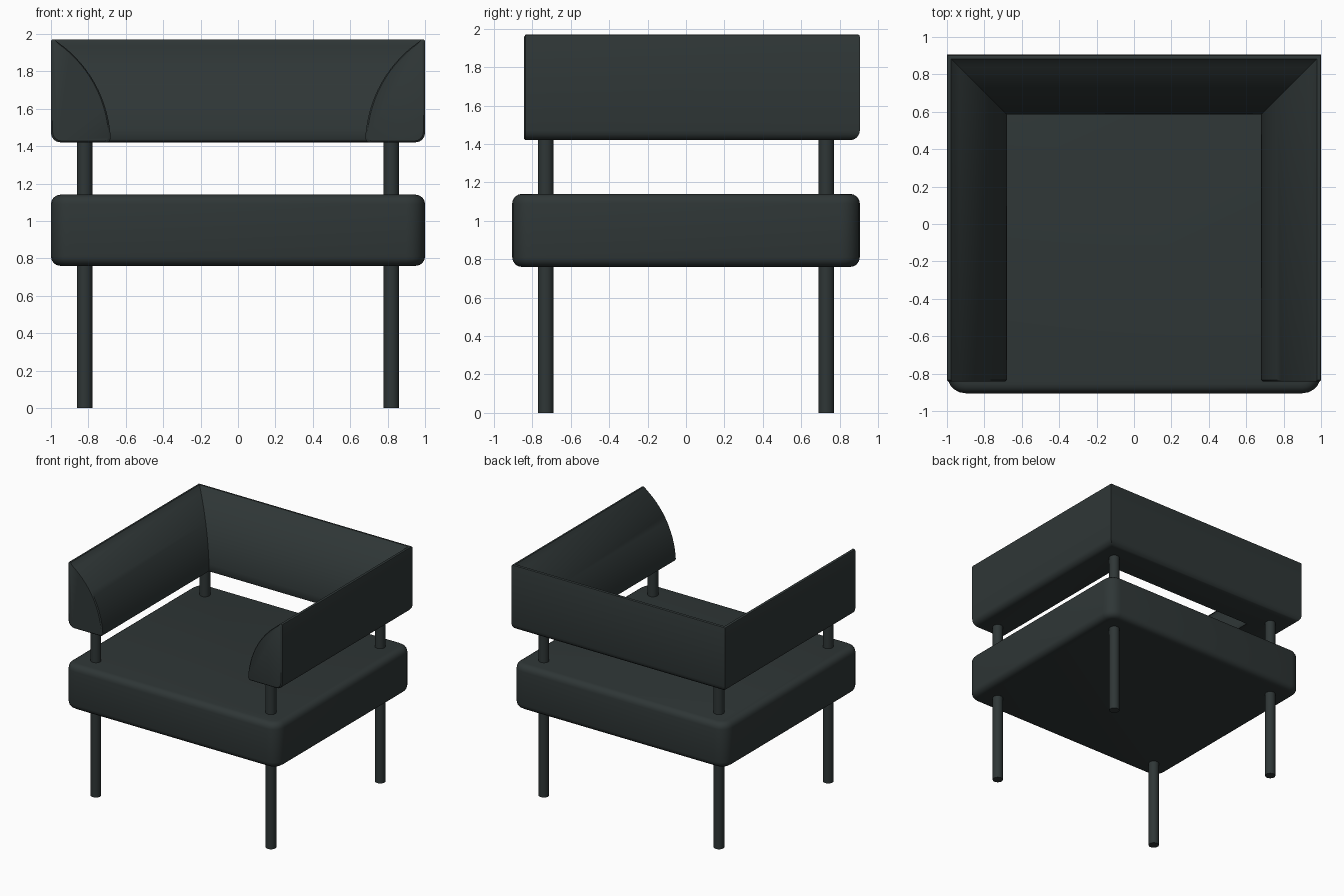
import bpy, bmesh, math

if "Cube" in bpy.data.objects:
    bpy.data.objects.remove(bpy.data.objects["Cube"])

mat = bpy.data.materials.new("dark slate")
mat.diffuse_color = (0.028, 0.037, 0.037, 1)
mat.use_nodes = True
mat.node_tree.nodes["Principled BSDF"].inputs["Base Color"].default_value = mat.diffuse_color


def finish(name, bm, angle=40):
    bmesh.ops.recalc_face_normals(bm, faces=bm.faces[:])
    me = bpy.data.meshes.new(name)
    bm.to_mesh(me)
    bm.free()
    me.materials.append(mat)
    ob = bpy.data.objects.new(name, me)
    bpy.context.collection.objects.link(ob)
    bpy.ops.object.select_all(action='DESELECT')
    ob.select_set(True)
    bpy.context.view_layer.objects.active = ob
    bpy.ops.object.shade_smooth_by_angle(angle=math.radians(angle))
    return ob


# Seat cushion: box with rounded corners, then rounded rims
bm = bmesh.new()
bmesh.ops.create_cube(bm, size=1)
for v in bm.verts:
    v.co = (v.co.x * 2, v.co.y * 1.81, 0.95 + v.co.z * 0.38)
upright = [e for e in bm.edges if abs(e.verts[0].co.z - e.verts[1].co.z) > 0.1]
bmesh.ops.bevel(bm, geom=upright, offset=0.1, segments=5, profile=0.5, affect='EDGES')
rims = [e for e in bm.edges if abs(e.verts[0].co.z - e.verts[1].co.z) < 0.01]
bmesh.ops.bevel(bm, geom=rims, offset=0.05, segments=4, profile=0.5, affect='EDGES')
finish("seat", bm)

# Wraparound back and arms: profile as (distance inward, height)
profile = []
R = 0.05
for i in range(5):                       # rounded outer bottom edge
    a = math.radians(90 * i / 4)
    profile.append((R - R * math.cos(a), 1.42 + R - R * math.sin(a)))
profile += [(0.30, 1.42), (0.313, 1.426), (0.32, 1.44)]
for i in range(1, 15):                   # curved inner face
    a = math.radians(3 + 52.5 * i / 14)
    profile.append((0.32 - 0.667 + 0.667 * math.cos(a), 1.41 + 0.667 * math.sin(a)))
profile += [(0.022, 1.97), (0.01, 1.97), (0.003, 1.967), (0, 1.96)]
inset = [(0.15 + (d - 0.15) * 0.94, 1.64 + (z - 1.64) * 0.965) for d, z in profile]

# Path stations: (x, y, inward x, inward y, section)
stations = [(-1, -0.843, 1, 0, inset), (-1, -0.835, 1, 0, profile),
            (-1, 0.905, 1, -1, profile), (1, 0.905, -1, -1, profile),
            (1, -0.835, -1, 0, profile), (1, -0.843, -1, 0, inset)]
bm = bmesh.new()
rings = [[bm.verts.new((x + ix * d, y + iy * d, z)) for d, z in sec]
         for x, y, ix, iy, sec in stations]
n = len(profile)
for a, b in zip(rings, rings[1:]):
    for i in range(n):
        j = (i + 1) % n
        bm.faces.new((a[i], a[j], b[j], b[i]))
bm.faces.new(rings[0])
bm.faces.new(rings[-1])
finish("back_and_arms", bm, 35)

# Four round posts running from the floor into the arms
for yname, y in (("front", -0.73), ("back", 0.73)):
    for xname, x in (("left", -0.82), ("right", 0.82)):
        bm = bmesh.new()
        bmesh.ops.create_cone(bm, cap_ends=True, segments=24, radius1=0.041,
                              radius2=0.041, depth=1.48)
        bmesh.ops.translate(bm, verts=bm.verts[:], vec=(x, y, 0.74))
        finish(f"{yname}_{xname}_leg", bm)
